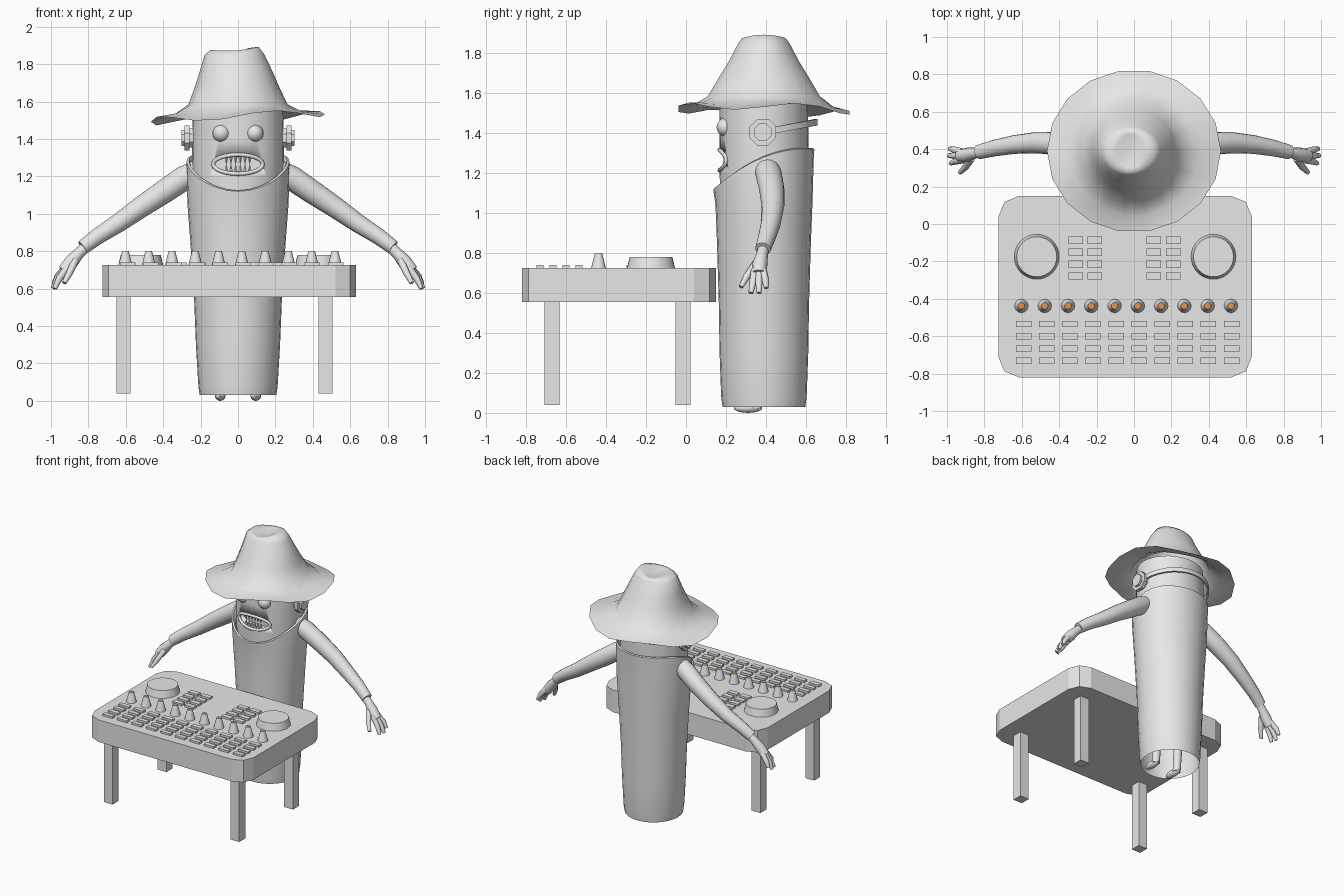
import bpy, bmesh
from math import sin, cos, pi, radians
from mathutils import Vector, Matrix

cube = bpy.data.objects.get("Cube")
if cube:
    bpy.data.objects.remove(cube, do_unlink=True)


def material(name, rgb):
    m = bpy.data.materials.new(name)
    m.use_nodes = True
    m.diffuse_color = (*rgb, 1)
    m.node_tree.nodes["Principled BSDF"].inputs["Base Color"].default_value = (*rgb, 1)
    return m


GREY = material("light_grey", (0.8, 0.8, 0.8))
ORANGE = material("orange", (0.8, 0.3, 0.07))
CY = 0.39  # depth of the figure's axis


def finish(name, bm, smooth=40, mats=(GREY,)):
    bmesh.ops.recalc_face_normals(bm, faces=bm.faces)
    me = bpy.data.meshes.new(name)
    bm.to_mesh(me)
    bm.free()
    for m in mats:
        me.materials.append(m)
    if smooth:
        me.shade_smooth()
        me.set_sharp_from_angle(angle=radians(smooth))
    ob = bpy.data.objects.new(name, me)
    bpy.context.collection.objects.link(ob)
    return ob


def loft(bm, rings, start=True, end=True):
    rows = [[bm.verts.new(p) for p in r] for r in rings]
    n = len(rows[0])
    for a, b in zip(rows, rows[1:]):
        for i in range(n):
            j = (i + 1) % n
            bm.faces.new((a[i], a[j], b[j], b[i]))
    if start:
        bm.faces.new(rows[0])
    if end:
        bm.faces.new(rows[-1])


def oval(rx, ry, z, n=28, cx=0):
    """Horizontal ring; z is a number or a rule of the angle."""
    ring = []
    for i in range(n):
        a = 2 * pi * i / n
        ring.append((cx + rx * cos(a), CY + ry * sin(a), z(a) if callable(z) else z))
    return ring


def tube(bm, path, radii, n=12, closed=False):
    pts = [Vector(p) for p in path]
    rings = []
    for i, p in enumerate(pts):
        if closed:
            d = pts[(i + 1) % len(pts)] - pts[i - 1]
        else:
            d = pts[min(i + 1, len(pts) - 1)] - pts[max(i - 1, 0)]
        u = d.cross(Vector((0, 1, 0))).normalized()
        v = d.cross(u).normalized()
        rings.append([p + radii[i] * (u * cos(2 * pi * k / n) + v * sin(2 * pi * k / n))
                      for k in range(n)])
    if closed:
        rings.append(rings[0])
    loft(bm, rings, not closed, not closed)
    if closed:
        bmesh.ops.remove_doubles(bm, verts=bm.verts, dist=1e-5)


def box(bm, c, size):
    return bmesh.ops.create_cube(bm, size=1, matrix=Matrix.Translation(c) @ Matrix.Diagonal((*size, 1)))


def cone(bm, c, r1, r2, h, n, rot=None):
    m = Matrix.Translation(c) @ (rot or Matrix())
    return bmesh.ops.create_cone(bm, cap_ends=True, segments=n, radius1=r1, radius2=r2, depth=h, matrix=m)


# Body: an open-bottomed robe with a collar that dips at the front
def collar(drop):
    return lambda a: 1.28 + 0.10 * sin(a) - 0.06 * sin(a) ** 2 - drop


bm = bmesh.new()
profile = [(0.205, 0.207, 0.03), (0.212, 0.214, 0.08), (0.225, 0.222, 0.3), (0.235, 0.226, 0.55),
           (0.255, 0.235, 0.85), (0.27, 0.243, 1.05), (0.277, 0.25, collar(0.03)),
           (0.275, 0.253, collar(0)), (0.262, 0.243, collar(-0.005)), (0.246, 0.224, collar(0.03))]
loft(bm, [oval(*p) for p in profile], False, False)
finish("robe", bm, 50)

# Head with the mouth cut out of it
bm = bmesh.new()
loft(bm, [oval(0.235, 0.215, 1.0), oval(0.245, 0.222, 1.2), oval(0.246, 0.223, 1.4), oval(0.24, 0.22, 1.58)])
head = finish("head", bm)


def mouth(a, y, s=1.0):
    return Vector((0.13 * s * cos(a), y, 1.265 + 0.05 * s * sin(a)))


steps = [2 * pi * i / 24 for i in range(24)]
bm = bmesh.new()
loft(bm, [[mouth(a, y) for a in steps] for y in (0.05, 0.25)])
cutter = finish("mouth_cutter", bm)
cutter.hide_render = True
mod = head.modifiers.new("mouth", "BOOLEAN")
mod.operation, mod.object, mod.solver = "DIFFERENCE", cutter, "EXACT"
graph = bpy.context.evaluated_depsgraph_get()
cut_mesh = bpy.data.meshes.new_from_object(head.evaluated_get(graph))
head.modifiers.clear()
head.data = cut_mesh
bpy.data.objects.remove(cutter, do_unlink=True)

# Lips follow the curve of the face
bm = bmesh.new()
lip = []
for a in steps:
    p = mouth(a, 0, 1.02)
    p.y = CY - 0.222 * (1 - (p.x / 0.246) ** 2) ** 0.5
    lip.append(p)
tube(bm, lip, [0.011] * len(lip), 8, True)
finish("lips", bm, 60)

# Pointed teeth in two rows
bm = bmesh.new()
for i in range(6):
    x = -0.0625 + 0.025 * i
    cone(bm, (x, 0.19, 1.288), 0.013, 0.001, 0.045, 6, Matrix.Rotation(pi, 4, "X"))
    cone(bm, (x, 0.19, 1.24), 0.014, 0.001, 0.05, 6)
finish("teeth", bm, 0)

# Eyes
for side, s in (("left", 1), ("right", -1)):
    bm = bmesh.new()
    m = Matrix.Translation((s * 0.089, 0.2, 1.43)) @ Matrix.Rotation(pi / 2, 4, "X")
    bmesh.ops.create_uvsphere(bm, u_segments=16, v_segments=10, radius=0.047, matrix=m)
    finish(side + "_eye", bm)

# Headphones: stepped octagonal cups and a band behind the head
for side, s in (("left", 1), ("right", -1)):
    bm = bmesh.new()
    turn = Matrix.Rotation(pi / 2, 4, "Y") @ Matrix.Rotation(pi / 8, 4, "Z")
    for x, r, h in ((0.25, 0.055, 0.04), (0.272, 0.072, 0.026), (0.293, 0.047, 0.018)):
        cone(bm, (s * x, 0.385, 1.405), r, r, h, 8, turn)
    finish(side + "_ear_cup", bm, 0)
bm = bmesh.new()
band = []
for i in range(17):
    a = pi * i / 16
    band.append([((0.272 + r) * cos(a), CY + (0.262 + r) * sin(a), 1.405 + 0.05 * sin(a) + z)
                 for r, z in ((-0.007, -0.016), (0.007, -0.016), (0.007, 0.016), (-0.007, 0.016))])
loft(bm, band)
finish("headphone_band", bm)


# Hat: wavy brim, tapering crown, pinched top
def brim(a):
    return 1.515 + 0.02 * cos(a) - 0.01 * sin(a) + 0.02 * cos(4 * a - radians(100))


def peak(z, lift):
    return lambda a: z + lift * cos(a) ** 2 + 0.008 * cos(a)


bm = bmesh.new()
rings = [oval(0.465, 0.435, brim, 18),
         oval(0.35, 0.35, lambda a: 0.5 * brim(a) + 0.778, 18),
         oval(0.265, 0.285, 1.585, 18), oval(0.225, 0.228, 1.68, 18, -0.005),
         oval(0.195, 0.178, 1.76, 18, -0.01), oval(0.16, 0.13, 1.85, 18, -0.018),
         oval(0.128, 0.112, peak(1.873, 0.012), 18, -0.018),
         oval(0.075, 0.09, peak(1.868, 0.01), 18, -0.018), oval(0.02, 0.03, 1.86, 18, -0.018)]
loft(bm, rings, False, True)
finish("hat", bm, 70)

# Arms, hands, legs and feet, mirrored
for side, s in (("left", 1), ("right", -1)):
    def flip(pts):
        return [(s * x, y, z) for x, y, z in pts]

    bm = bmesh.new()
    tube(bm, flip([(0.2, 0.4, 1.235), (0.29, 0.415, 1.19), (0.4, 0.43, 1.115), (0.52, 0.435, 1.035),
                   (0.64, 0.425, 0.95), (0.75, 0.405, 0.88), (0.83, 0.385, 0.82)]),
         [0.06, 0.066, 0.063, 0.057, 0.05, 0.044, 0.039], 16)
    finish(side + "_sleeve", bm)

    bm = bmesh.new()
    tube(bm, flip([(0.8, 0.39, 0.835), (0.85, 0.38, 0.79), (0.89, 0.37, 0.745), (0.93, 0.365, 0.695)]),
         [0.028, 0.03, 0.038, 0.034])
    for base, mid, tip in (
            ((0.92, 0.385, 0.715), (0.965, 0.398, 0.665), (0.985, 0.402, 0.625)),
            ((0.92, 0.365, 0.71), (0.965, 0.365, 0.655), (0.99, 0.366, 0.6)),
            ((0.91, 0.345, 0.715), (0.955, 0.335, 0.655), (0.98, 0.325, 0.6)),
            ((0.87, 0.35, 0.75), (0.9, 0.305, 0.685), (0.93, 0.275, 0.63))):
        tube(bm, flip([base, mid, tip]), [0.02, 0.018, 0.012], 8)
    finish(side + "_hand", bm, 60)

    bm = bmesh.new()
    tube(bm, flip([(0.095, 0.35, 0.02), (0.095, 0.36, 0.15), (0.095, 0.37, 0.35)]), [0.028, 0.03, 0.034])
    m = Matrix.Translation((s * 0.095, 0.31, 0.025)) @ Matrix.Diagonal((0.028, 0.072, 0.025, 1))
    bmesh.ops.create_uvsphere(bm, u_segments=12, v_segments=8, radius=1, matrix=m)
    finish(side + "_leg_and_foot", bm)

# Mixer desk with rounded corners
TOP = 0.725
bm = bmesh.new()
box(bm, (-0.0475, -0.335, 0.64), (1.355, 0.97, 0.17))
corners = [e for e in bm.edges if abs(e.verts[0].co.z - e.verts[1].co.z) > 0.1]
bmesh.ops.bevel(bm, geom=corners, offset=0.11, segments=2, profile=0.5, affect="EDGES")
finish("desk_top", bm, 0)

bm = bmesh.new()
for x in (-0.612, 0.468):
    for y in (-0.67, -0.015):
        box(bm, (x, y, 0.2975), (0.075, 0.075, 0.515))
finish("desk_legs", bm, 0)

# Turning wheels
for side, x in (("right", -0.52), ("left", 0.425)):
    bm = bmesh.new()
    cone(bm, (x, -0.175, TOP + 0.0275), 0.12, 0.107, 0.055, 32)
    finish(side + "_wheel", bm)

# Row of knobs with orange caps
bm = bmesh.new()
for i in range(10):
    cone(bm, (-0.602 + 0.1245 * i, -0.438, TOP + 0.0375), 0.037, 0.018, 0.075, 12)
for f in bm.faces:
    f.material_index = int(f.calc_center_median().z > TOP + 0.07)
finish("knobs", bm, 40, (GREY, ORANGE))

# Button pads: a wide block in front and two small blocks behind
bm = bmesh.new()
for row in range(4):
    for i in range(10):
        box(bm, (-0.59 + 0.1235 * i, -0.535 - 0.0655 * row, TOP + 0.005), (0.083, 0.034, 0.02))
    for x in (-0.312, -0.21, 0.106, 0.209):
        box(bm, (x, -0.087 - 0.064 * row, TOP + 0.005), (0.078, 0.038, 0.02))
finish("buttons", bm, 0)
